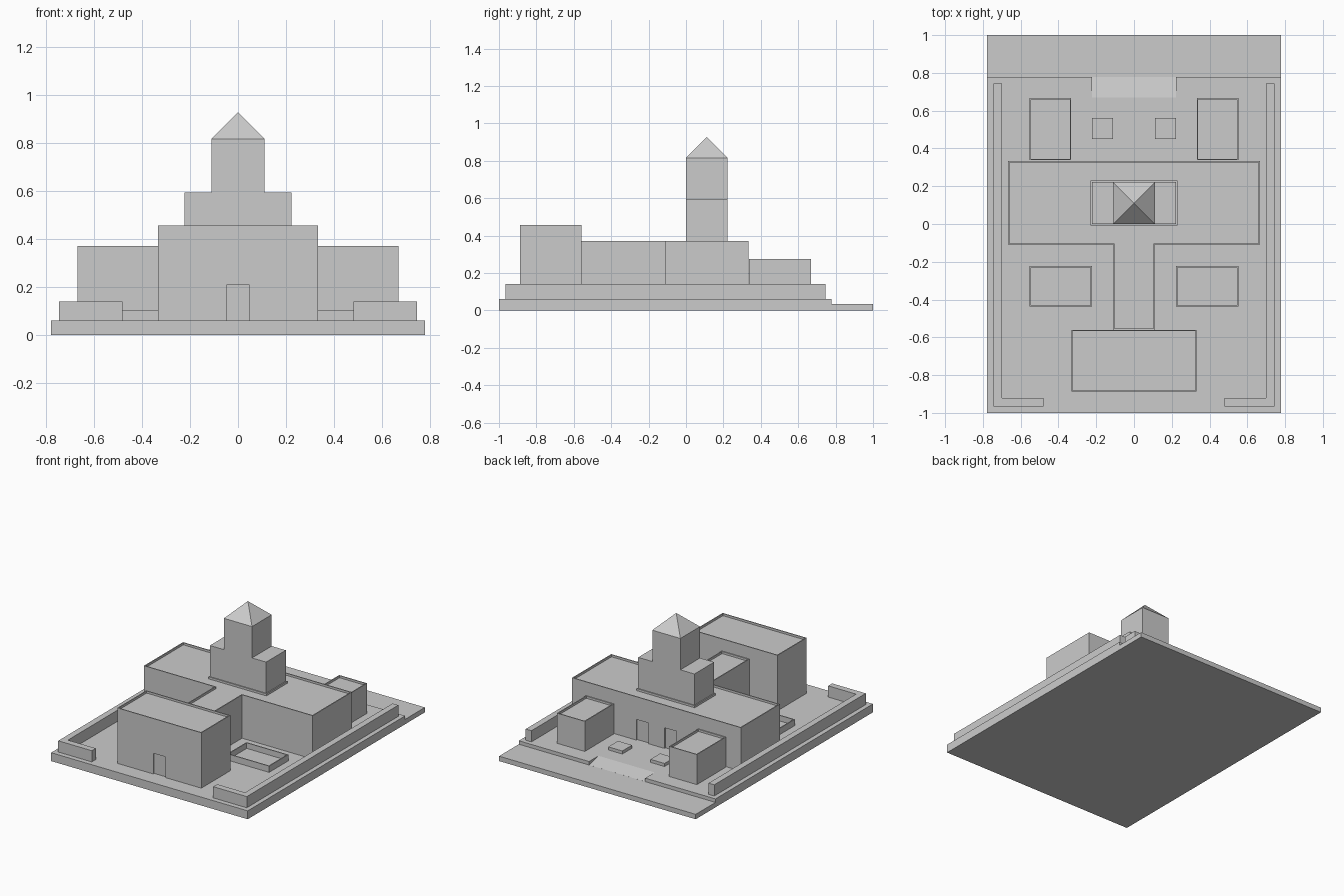
import bpy, bmesh
from mathutils import Vector

if "Cube" in bpy.data.objects:
    bpy.data.objects.remove(bpy.data.objects["Cube"])

G = 0.06        # courtyard level
RIM = 0.007     # parapet thickness


def finish(bm, name):
    bmesh.ops.recalc_face_normals(bm, faces=bm.faces)
    me = bpy.data.meshes.new(name)
    bm.to_mesh(me)
    bm.free()
    ob = bpy.data.objects.new(name, me)
    bpy.context.collection.objects.link(ob)
    return ob


def prism(name, pts, a, b, axis='z', recess=0.0):
    """Extrude an outline along an axis; optionally sink the top inside a thin rim."""
    place = {'z': lambda p, d: (p[0], p[1], d),
             'y': lambda p, d: (p[0], d, p[1]),
             'x': lambda p, d: (d, p[0], p[1])}[axis]
    bm = bmesh.new()
    lo = [bm.verts.new(place(p, a)) for p in pts]
    hi = [bm.verts.new(place(p, b)) for p in pts]
    bm.faces.new(lo[::-1])
    top = bm.faces.new(hi)
    n = len(pts)
    for i in range(n):
        j = (i + 1) % n
        bm.faces.new((lo[i], lo[j], hi[j], hi[i]))
    if recess:
        bm.normal_update()
        bmesh.ops.inset_region(bm, faces=[top], thickness=RIM, use_even_offset=True)
        sunk = bmesh.ops.extrude_discrete_faces(bm, faces=[top])['faces']
        bmesh.ops.translate(bm, verts=sunk[0].verts[:], vec=Vector((0, 0, -recess)))
    return finish(bm, name)


def box(name, x0, x1, y0, y1, z0, z1, recess=0.0):
    return prism(name, [(x0, y0), (x1, y0), (x1, y1), (x0, y1)], z0, z1, 'z', recess)


def cut(target, cutter):
    m = target.modifiers.new('cut', 'BOOLEAN')
    m.operation = 'DIFFERENCE'
    m.solver = 'EXACT'
    m.object = cutter
    cutter.hide_render = True
    cutter.hide_set(True)


# stepped ground slab with a ramp at the back
ground = prism('ground_slab', [(-1, 0), (1, 0), (1, 0.035), (0.777, 0.035), (0.777, G), (-1, G)],
               -0.777, 0.777, 'x')
cut(ground, prism('ramp_cutter', [(0.627, 0.07), (0.777, 0.0352), (0.79, 0.0352), (0.79, 0.07)],
                  -0.222, 0.222, 'x'))

# front hall with doorway
hall = box('front_hall', -0.332, 0.332, -0.888, -0.56, G, 0.456, 0.015)
cut(hall, box('front_door_cutter', -0.048, 0.048, -0.95, -0.877, G - 0.02, 0.208))

# T-shaped main building with two rear doorways
main = prism('main_building',
             [(-0.109, -0.56), (0.109, -0.56), (0.109, -0.109), (0.667, -0.109),
              (0.667, 0.333), (-0.667, 0.333), (-0.667, -0.109), (-0.109, -0.109)],
             G, 0.37, 'z', 0.015)

# tower: base collar, stepped body, pyramid roof
box('tower_collar', -0.229, 0.229, -0.007, 0.229, 0.345, 0.37)
prism('tower', [(-0.222, 0.352), (0.222, 0.352), (0.222, 0.592), (0.111, 0.592), (0.111, 0.816),
                (-0.111, 0.816), (-0.111, 0.592), (-0.222, 0.592)], 0, 0.222, 'y')
bm = bmesh.new()
ring = [bm.verts.new((x, y, 0.816)) for x, y in
        ((-0.111, 0), (0.111, 0), (0.111, 0.222), (-0.111, 0.222))]
tip = bm.verts.new((0, 0.111, 0.926))
for i in range(4):
    bm.faces.new((ring[i], ring[(i + 1) % 4], tip))
finish(bm, 'tower_roof')

# mirrored parts on each side
for s, side in ((-1, 'left'), (1, 'right')):
    def mbox(name, x0, x1, *rest):
        a, b = sorted((s * x0, s * x1))
        return box(side + '_' + name, a, b, *rest)

    cut(main, mbox('rear_door_cutter', 0.062, 0.16, 0.322, 0.4, G - 0.02, 0.208))
    mbox('rear_block', 0.333, 0.553, 0.338, 0.667, G, 0.275, 0.015)
    mbox('planter', 0.222, 0.553, -0.438, -0.222, G, 0.105, 0.04)
    mbox('small_pedestal', 0.111, 0.222, 0.45, 0.56, G, 0.082)
    # L-shaped boundary wall
    pts = [(0.745, -0.965), (0.745, 0.745), (0.70, 0.745), (0.70, -0.92), (0.48, -0.92), (0.48, -0.965)]
    prism(side + '_boundary_wall', [(s * x, y) for x, y in pts][::s], G, 0.14)
